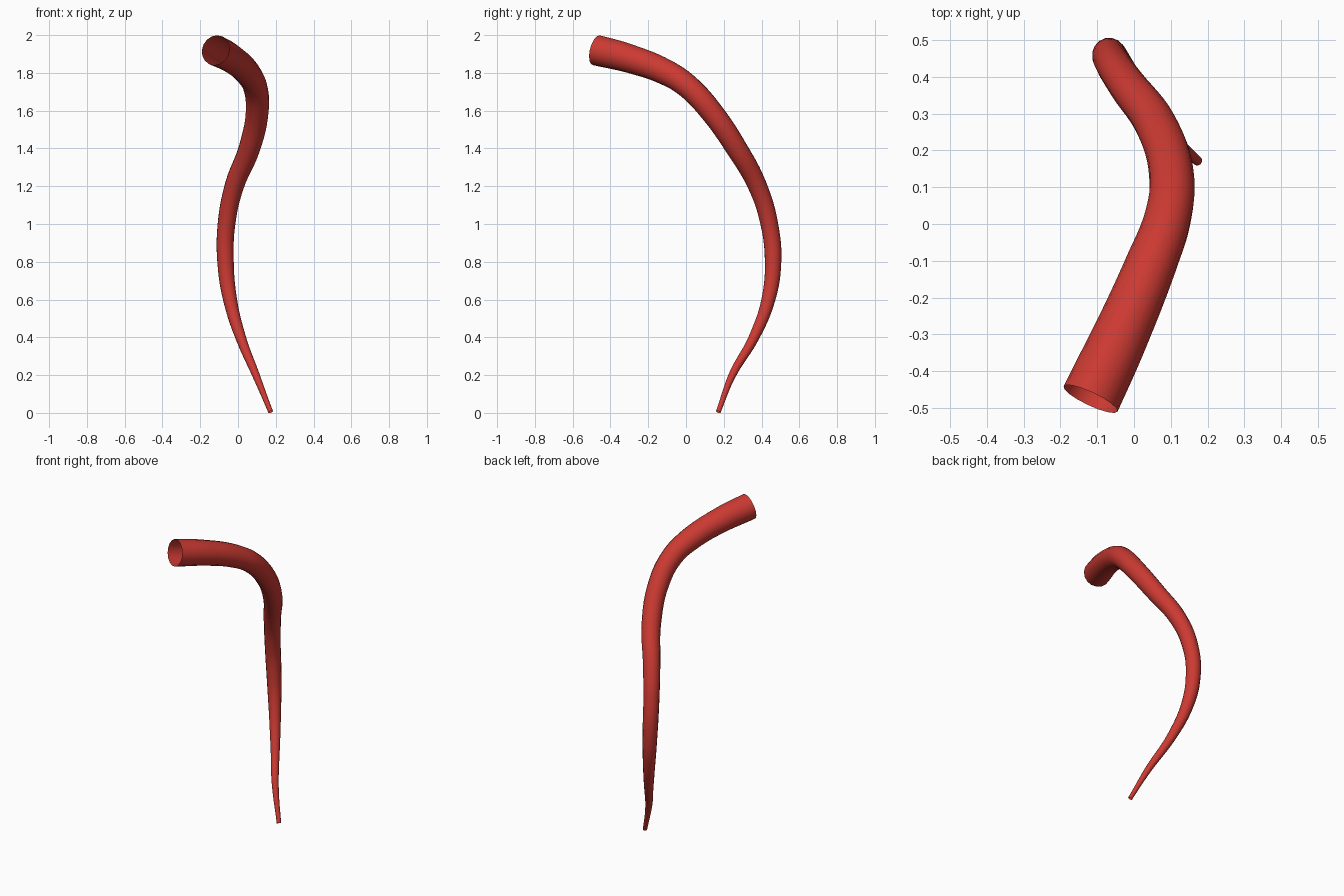
import bpy

cube = bpy.data.objects.get("Cube")
if cube:
    bpy.data.objects.remove(cube, do_unlink=True)

red = bpy.data.materials.new("red")
red.use_nodes = True
color = (0.60, 0.042, 0.032, 1)
red.diffuse_color = color
red.node_tree.nodes["Principled BSDF"].inputs["Base Color"].default_value = color

# Centre line from the wide open end to the thin tip: x, y, z, radius
PATH = [
    (-0.118, -0.475, 1.92, 0.081),
    (-0.035, -0.30, 1.876, 0.076),
    (0.05, -0.10, 1.80, 0.069),
    (0.09, 0.01, 1.728, 0.064),
    (0.102, 0.13, 1.60, 0.061),
    (0.06, 0.268, 1.40, 0.057),
    (-0.02, 0.379, 1.20, 0.051),
    (-0.061, 0.441, 1.00, 0.047),
    (-0.066, 0.461, 0.80, 0.044),
    (-0.042, 0.436, 0.60, 0.037),
    (0.014, 0.360, 0.40, 0.028),
    (0.095, 0.245, 0.20, 0.020),
    (0.173, 0.171, 0.005, 0.013),
]

# Tapered hollow tube swept along the path
curve = bpy.data.curves.new("curved_tube", "CURVE")
curve.dimensions = "3D"
curve.resolution_u = 6
curve.bevel_depth = 1
curve.bevel_resolution = 6
curve.use_fill_caps = False
spline = curve.splines.new("BEZIER")
spline.radius_interpolation = "CARDINAL"
spline.bezier_points.add(len(PATH) - 1)
for point, (x, y, z, r) in zip(spline.bezier_points, PATH):
    point.co = (x, y, z)
    point.radius = r
    point.handle_left_type = point.handle_right_type = "AUTO"
curve.materials.append(red)

tube = bpy.data.objects.new("curved_tube", curve)
bpy.context.collection.objects.link(tube)
bpy.ops.object.select_all(action="DESELECT")
tube.select_set(True)
bpy.context.view_layer.objects.active = tube
bpy.ops.object.convert(target="MESH")
bpy.ops.object.shade_smooth_by_angle()
